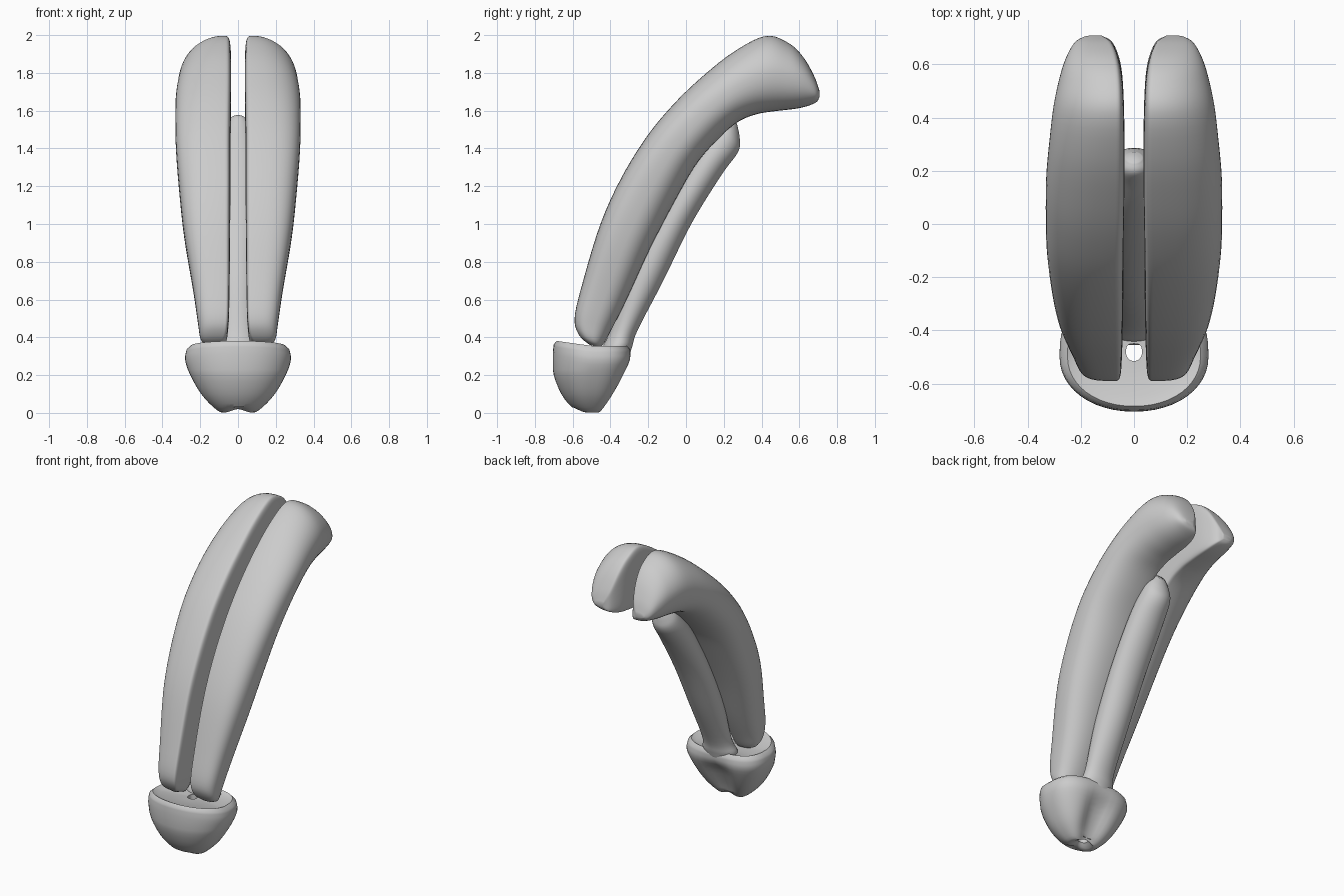
import bpy, bmesh, math

cube = bpy.data.objects.get("Cube")
if cube:
    bpy.data.objects.remove(cube)

grey = bpy.data.materials.new("plain_grey")
grey.use_nodes = True
colour = (0.6, 0.6, 0.6, 1)
grey.diffuse_color = colour
grey.node_tree.nodes["Principled BSDF"].inputs["Base Color"].default_value = colour


def spline(rows, steps):
    """Smooth rows of section values with a Catmull-Rom curve."""
    out = []
    last = len(rows) - 1
    for i in range(last):
        a, b, c, d = rows[max(i - 1, 0)], rows[i], rows[i + 1], rows[min(i + 2, last)]
        for k in range(steps):
            t = k / steps
            out.append([q + t / 2 * (r - p + t * (2 * p - 5 * q + 4 * r - s
                        + t * (3 * (q - r) + s - p))) for p, q, r, s in zip(a, b, c, d)])
    return out + [rows[-1]]


def skin(name, rings, closed=False, angle=50):
    """Join rings of points into a smooth shaded surface."""
    bm = bmesh.new()
    loops = [[bm.verts.new(p) for p in ring] for ring in rings]
    pairs = list(zip(loops, loops[1:]))
    if closed:
        pairs.append((loops[-1], loops[0]))
    else:
        bm.faces.new(loops[0])
        bm.faces.new(loops[-1])
    for a, b in pairs:
        for i in range(len(a)):
            j = (i + 1) % len(a)
            bm.faces.new((a[i], a[j], b[j], b[i]))
    bmesh.ops.recalc_face_normals(bm, faces=bm.faces)
    mesh = bpy.data.meshes.new(name)
    bm.to_mesh(mesh)
    bm.free()
    mesh.materials.append(grey)
    obj = bpy.data.objects.new(name, mesh)
    bpy.context.collection.objects.link(obj)
    bpy.ops.object.select_all(action='DESELECT')
    obj.select_set(True)
    bpy.context.view_layer.objects.active = obj
    bpy.ops.object.shade_smooth_by_angle(angle=math.radians(angle))


def power(v, n):
    return math.copysign(abs(v) ** (2 / n), v)


def section(row, side, split, inner_n, back_n, count=48):
    """Rounded section: front point, back point, inner and outer x, front squareness."""
    fy, fz, by, bz, xi, xo, front_n = row
    ring = []
    for i in range(count):
        t = math.tau * (i + .5) / count
        c, s = math.cos(t), math.sin(t)
        outer_n = front_n if s > 0 else back_n
        n = outer_n if c > 0 else inner_n
        reach = (1 - split if c > 0 else split) * (xo - xi)
        x = xi + split * (xo - xi) + reach * power(c, n)
        k = (1 - power(s, n)) / 2
        ring.append((side * x, fy + (by - fy) * k, fz + (bz - fz) * k))
    return ring


# Paired curved bodies: front y, z, back y, z, inner x, outer x, front squareness
body = [
    (-.51, .36, -.47, .35, .10, .15, 2.5),
    (-.565, .41, -.44, .36, .065, .195, 3),
    (-.59, .50, -.39, .45, .05, .212, 3.3),
    (-.55, .68, -.31, .61, .045, .237, 3.3),
    (-.455, .995, -.19, .87, .042, .285, 3.2),
    (-.345, 1.24, -.06, 1.12, .04, .312, 3),
    (-.21, 1.46, .05, 1.31, .04, .328, 2.8),
    (-.07, 1.63, .16, 1.44, .038, .332, 2.6),
    (.08, 1.775, .27, 1.537, .036, .33, 2.3),
    (.25, 1.91, .37, 1.58, .036, .318, 2.1),
    (.42, 1.995, .47, 1.597, .038, .302, 1.9),
    (.54, 1.96, .58, 1.61, .045, .277, 1.9),
    (.62, 1.885, .645, 1.625, .06, .252, 2),
    (.68, 1.78, .69, 1.645, .085, .22, 2.2),
    (.708, 1.70, .706, 1.67, .12, .18, 2.2),
]
for side, label in ((1, "left"), (-1, "right")):
    skin(label + "_curved_body",
         [section(r, side, .17, 5, 2.3) for r in spline(body, 5)])

# Rod behind the gap: front y, z, back y, z, half width
rod = [
    (-.43, .25, -.36, .26, .04),
    (-.44, .30, -.305, .30, .10),
    (-.44, .35, -.285, .35, .118),
    (-.40, .44, -.255, .44, .098),
    (-.30, .75, -.12, .70, .108),
    (-.13, 1.08, .028, 1.00, .115),
    (.04, 1.36, .185, 1.255, .112),
    (.14, 1.50, .275, 1.38, .095),
    (.19, 1.57, .285, 1.45, .068),
    (.23, 1.575, .27, 1.53, .03),
]
skin("centre_rod", [section((*r[:4], -r[4], r[4], 2), 1, .5, 2, 2)
                    for r in spline(rod, 5)])


# Cap: z, half width, front y, back y, rear groove depth
def cap_ring(row, count=48):
    z, half, front, back, groove = row
    ring = []
    for i in range(count):
        t = math.tau * i / count
        c, s = math.cos(t), math.sin(t)
        n = 2.9 if s > 0 else 2.1
        x = half * power(c, n)
        y = (front + back) / 2 + (back - front) / 2 * power(s, n)
        h = z
        if s > 0:
            y -= groove * math.exp(-(x / .08) ** 2)
        if z > .25:
            h += .14 * max(0, -.5 - y)
        if z < .02:
            h += .02 * math.exp(-(x / .045) ** 2)
        ring.append((x, y, h))
    return ring


cap = [
    (.015, .03, -.515, -.45, 0),
    (0, .08, -.55, -.445, .01),
    (.03, .13, -.605, -.415, .03),
    (.10, .195, -.66, -.37, .05),
    (.20, .253, -.70, -.32, .05),
    (.28, .28, -.705, -.29, .015),
    (.335, .272, -.70, -.295, 0),
    (.355, .25, -.685, -.31, 0),
    (.34, .215, -.645, -.33, 0),
    (.345, .03, -.515, -.45, 0),
]
outer = spline(cap[:7], 3)
skin("cap", [cap_ring(r) for r in outer + cap[7:]], closed=True, angle=40)
